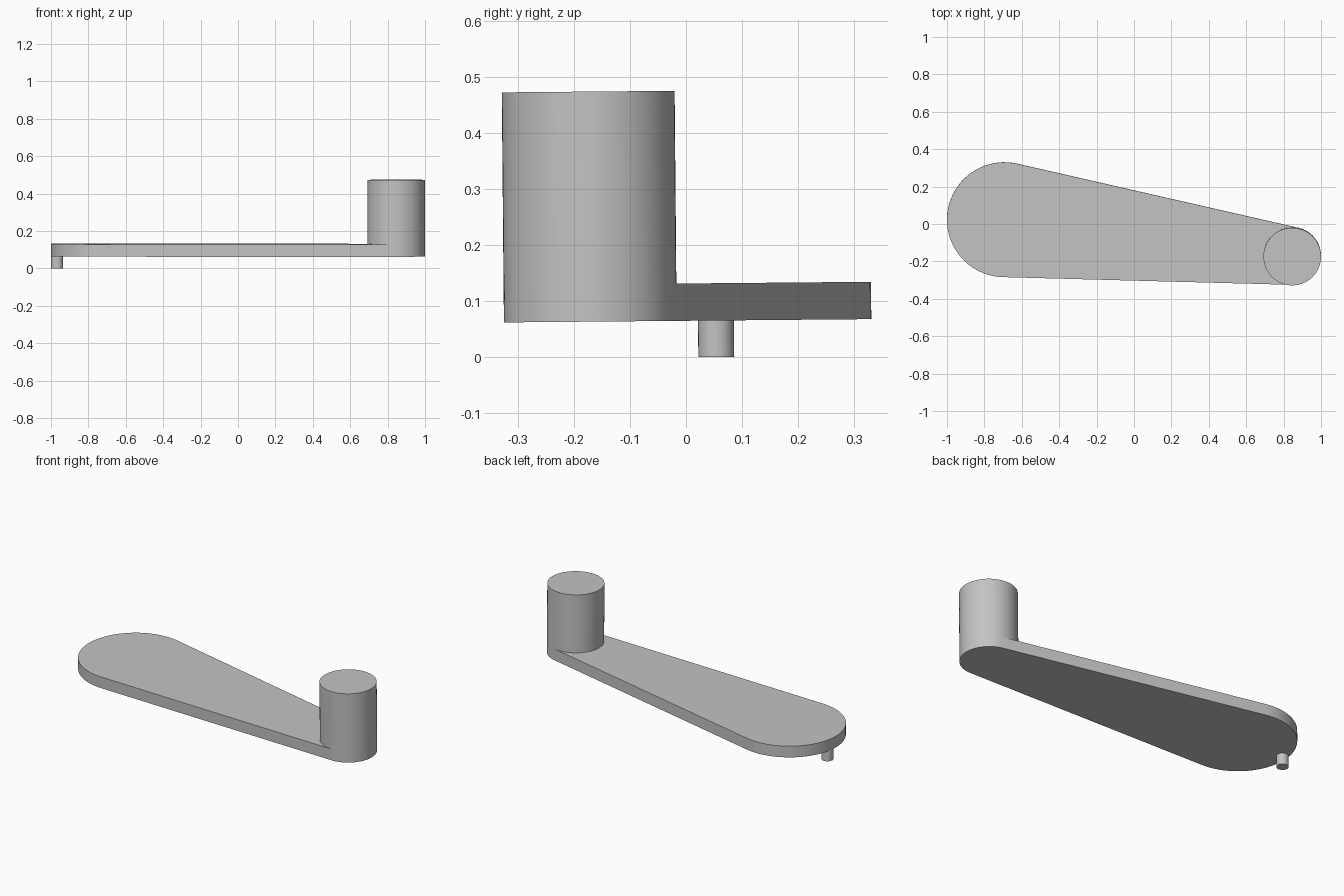
import bpy, bmesh, math
from mathutils import Matrix

cube = bpy.data.objects.get("Cube")
if cube:
    bpy.data.objects.remove(cube, do_unlink=True)

# Single grey finish
grey = bpy.data.materials.new("plain_grey")
grey.use_nodes = True
colour = (0.55, 0.55, 0.55, 1)
grey.diffuse_color = colour
grey.node_tree.nodes["Principled BSDF"].inputs["Base Color"].default_value = colour

TILT = Matrix.Rotation(0.009, 4, "X")  # the whole part leans very slightly
HUB, HUB_R = (-0.693, 0.024), 0.307
END, END_R = (0.846, -0.17), 0.154
PLATE_BOTTOM, PLATE_TOP = 0.065, 0.1315


def arc(centre, radius, start, stop, steps):
    """Points along an arc, both ends included."""
    angles = [start + (stop - start) * i / steps for i in range(steps + 1)]
    return [(centre[0] + radius * math.cos(a), centre[1] + radius * math.sin(a)) for a in angles]


def circle(centre, radius, steps=64):
    return arc(centre, radius, 0, math.tau, steps)[:-1]


def prism(name, outline, bottom, top):
    """Extrude a counter-clockwise outline between two heights."""
    bm = bmesh.new()
    face = bm.faces.new([bm.verts.new((x, y, bottom)) for x, y in outline])
    raised = bmesh.ops.extrude_face_region(bm, geom=[face], use_keep_orig=True)["geom"]
    verts = [v for v in raised if isinstance(v, bmesh.types.BMVert)]
    bmesh.ops.translate(bm, verts=verts, vec=(0, 0, top - bottom))
    bmesh.ops.recalc_face_normals(bm, faces=bm.faces)
    bm.transform(TILT)
    mesh = bpy.data.meshes.new(name)
    bm.to_mesh(mesh)
    bm.free()
    mesh.materials.append(grey)
    obj = bpy.data.objects.new(name, mesh)
    bpy.context.collection.objects.link(obj)
    bpy.ops.object.select_all(action="DESELECT")
    obj.select_set(True)
    bpy.context.view_layer.objects.active = obj
    bpy.ops.object.shade_smooth_by_angle(angle=math.radians(30))
    return obj


# Tapered arm: two arcs joined by their common tangents
dx, dy = END[0] - HUB[0], END[1] - HUB[1]
axis = math.atan2(dy, dx)
spread = math.acos((HUB_R - END_R) / math.hypot(dx, dy))
outline = arc(END, END_R, axis - spread, axis + spread, 32)
outline += arc(HUB, HUB_R, axis + spread, axis - spread + math.tau, 40)
prism("arm_plate", outline, PLATE_BOTTOM, PLATE_TOP)

# Upright post on the narrow end
prism("post", circle(END, END_R), PLATE_TOP, 0.475)

# Small pin under the rim of the wide end
prism("pin", circle((-0.967, 0.054), 0.032, 32), 0, PLATE_BOTTOM)
